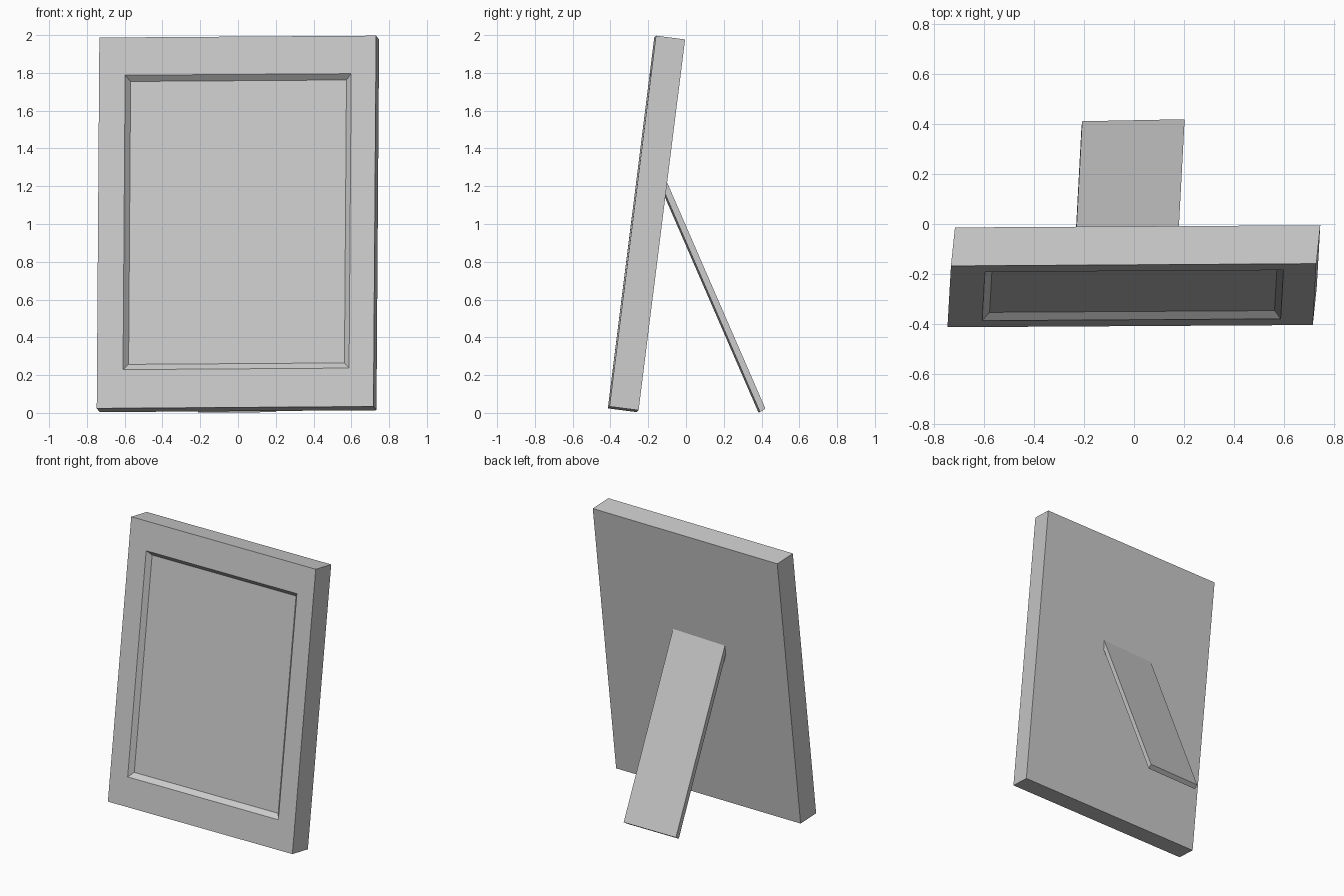
import bpy
import bmesh
from mathutils import Matrix, Vector

default = bpy.data.objects.get("Cube")
if default:
    bpy.data.objects.remove(default, do_unlink=True)

grey = bpy.data.materials.new("plain_grey")
grey.use_nodes = True
grey.diffuse_color = (0.6, 0.6, 0.6, 1)
grey.node_tree.nodes["Principled BSDF"].inputs["Base Color"].default_value = (0.6, 0.6, 0.6, 1)


def unit_box():
    """Box spanning 0..1 on each axis: x width, y depth, z height."""
    bm = bmesh.new()
    bmesh.ops.create_cube(bm, size=1)
    bmesh.ops.translate(bm, verts=bm.verts, vec=(0.5, 0.5, 0.5))
    return bm


def inset_to(bm, face, x_range, z_range, depth):
    """Inset a face, then fit its corners to the given ranges and depth."""
    bmesh.ops.inset_individual(bm, faces=[face], thickness=0.01)
    for v in face.verts:
        v.co = Vector((x_range[v.co.x > 0.5], depth, z_range[v.co.z > 0.5]))


def place(bm, name, origin, width, depth, height):
    """Map the unit box onto three edge vectors and make an object."""
    axes = Matrix((width, depth, height)).transposed().to_4x4()
    bm.transform(Matrix.Translation(origin) @ axes)
    bmesh.ops.recalc_face_normals(bm, faces=bm.faces)
    mesh = bpy.data.meshes.new(name)
    bm.to_mesh(mesh)
    bm.free()
    mesh.materials.append(grey)
    obj = bpy.data.objects.new(name, mesh)
    bpy.context.collection.objects.link(obj)
    return obj


# Leaning frame with a bevelled recess for the picture
frame = unit_box()
frame.normal_update()
front = min(frame.faces, key=lambda f: f.calc_center_median().y)
inset_to(frame, front, (0.094, 0.911), (0.104, 0.898), 0)
inset_to(frame, front, (0.112, 0.892), (0.120, 0.883), 0.19)
place(frame, "picture_frame", (-0.748, -0.414, 0.024),
      (1.465, 0.009, 0.010), (0.016, 0.154, -0.020), (0.014, 0.246, 1.963))

# Flat prop leg resting against the back
place(unit_box(), "prop_leg", (-0.211, 0.384, 0.001),
      (0.411, 0.008, 0.003), (0.003, 0.028, 0.019), (-0.028, -0.524, 1.206))
